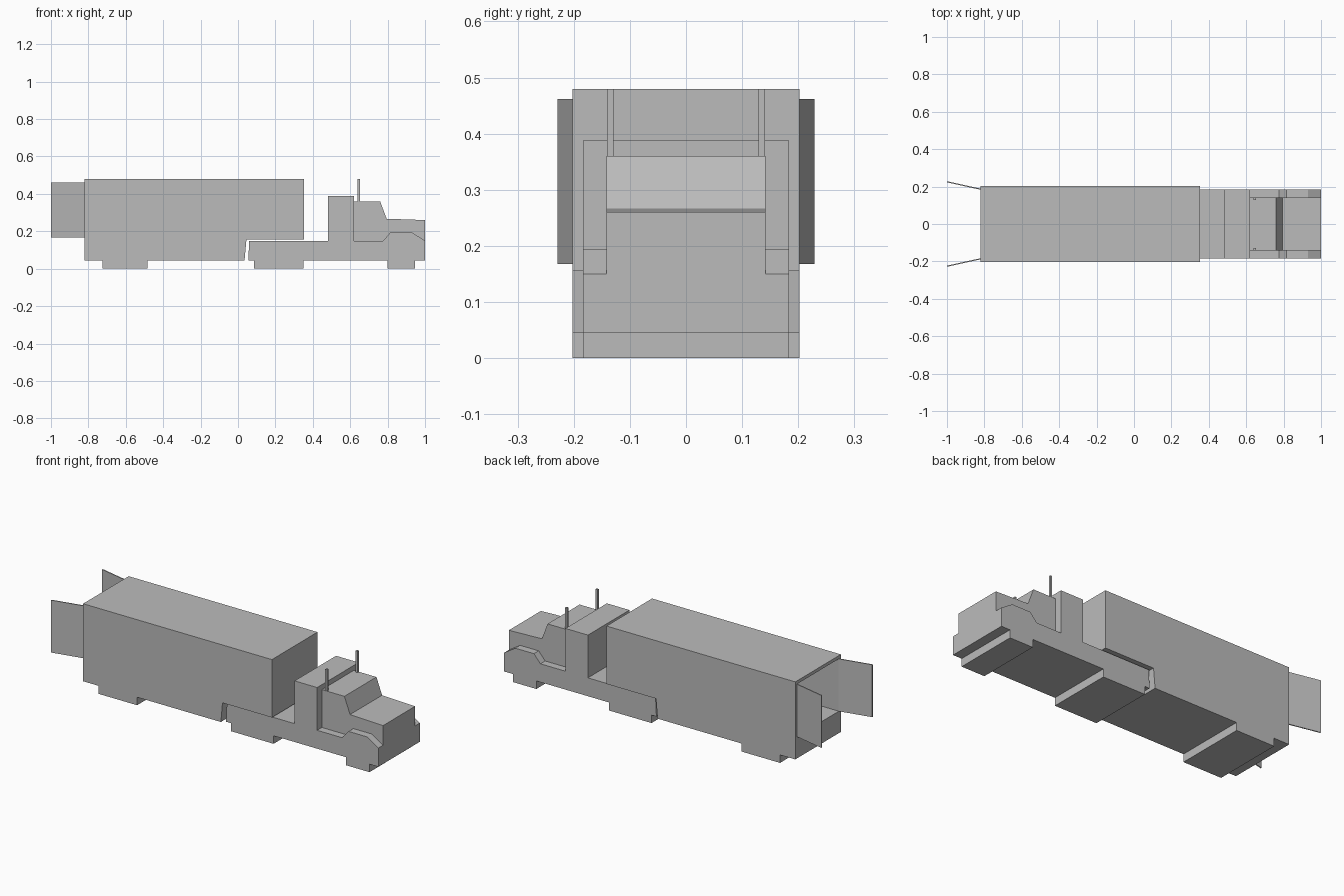
import bpy
import bmesh

cube = bpy.data.objects.get("Cube")
if cube:
    bpy.data.objects.remove(cube, do_unlink=True)

grey = bpy.data.materials.new("plain grey")
grey.use_nodes = True
grey.diffuse_color = (0.5, 0.5, 0.5, 1)
grey.node_tree.nodes["Principled BSDF"].inputs["Base Color"].default_value = (0.5, 0.5, 0.5, 1)


def prism(name, profile, y0, y1):
    """Extrude a side profile of (x, z) points from y0 to y1."""
    bm = bmesh.new()
    face = bm.faces.new([bm.verts.new((x, y0, z)) for x, z in profile])
    ext = bmesh.ops.extrude_face_region(bm, geom=[face])["geom"]
    moved = [v for v in ext if isinstance(v, bmesh.types.BMVert)]
    bmesh.ops.translate(bm, vec=(0, y1 - y0, 0), verts=moved)
    bmesh.ops.recalc_face_normals(bm, faces=bm.faces)
    mesh = bpy.data.meshes.new(name)
    bm.to_mesh(mesh)
    bm.free()
    mesh.materials.append(grey)
    obj = bpy.data.objects.new(name, mesh)
    bpy.context.collection.objects.link(obj)
    return obj


def box(name, x0, x1, y0, y1, z0, z1):
    return prism(name, [(x0, z0), (x1, z0), (x1, z1), (x0, z1)], y0, y1)


TRAILER, TRUCK, CAB = 0.202, 0.184, 0.142
WHEEL = 0.045

# Trailer with its rear wheel block and raised nose
trailer = prism("trailer", [
    (-0.82, WHEEL), (-0.725, WHEEL), (-0.725, 0), (-0.485, 0), (-0.485, WHEEL),
    (0.035, WHEEL), (0.045, 0.155), (0.352, 0.155), (0.352, 0.48), (-0.82, 0.48),
], -TRAILER, TRAILER)

# Hollow cargo space, open at the rear
cutter = box("cargo_cutter", -0.9, 0.34, -TRUCK, TRUCK, 0.168, 0.462)
cutter.hide_render = True
cut = trailer.modifiers.new("cargo_space", "BOOLEAN")
cut.operation = "DIFFERENCE"
cut.solver = "EXACT"
cut.object = cutter
bpy.context.view_layer.objects.active = trailer
bpy.ops.object.modifier_apply(modifier=cut.name)
bpy.data.objects.remove(cutter, do_unlink=True)

# Tractor: chassis, wheel blocks and fenders in one profile
prism("chassis", [
    (0.055, WHEEL), (0.085, WHEEL), (0.085, 0), (0.35, 0), (0.35, WHEEL),
    (0.80, WHEEL), (0.80, 0), (0.945, 0), (0.945, WHEEL), (1, WHEEL), (1, 0.15),
    (0.93, 0.194), (0.815, 0.194), (0.775, 0.148), (0.06, 0.148),
], -TRUCK, TRUCK)
box("sleeper", 0.48, 0.62, -TRUCK, TRUCK, 0.148, 0.388)
prism("cab_and_hood", [
    (0.62, 0.148), (1, 0.148), (1, 0.26), (0.795, 0.267), (0.76, 0.36), (0.62, 0.36),
], -CAB, CAB)

# Paired parts: swung-open rear doors and exhaust stacks
for side, s in (("left", 1), ("right", -1)):
    door = box(side + "_rear_door", -1, -0.82, -0.003, 0.003, 0.168, 0.462)
    for v in door.data.vertices:
        v.co.y += s * (0.186 - (v.co.x + 0.82) * 0.22)
    box(side + "_exhaust", 0.64, 0.652, s * 0.135 - 0.006, s * 0.135 + 0.006, 0.355, 0.48)
